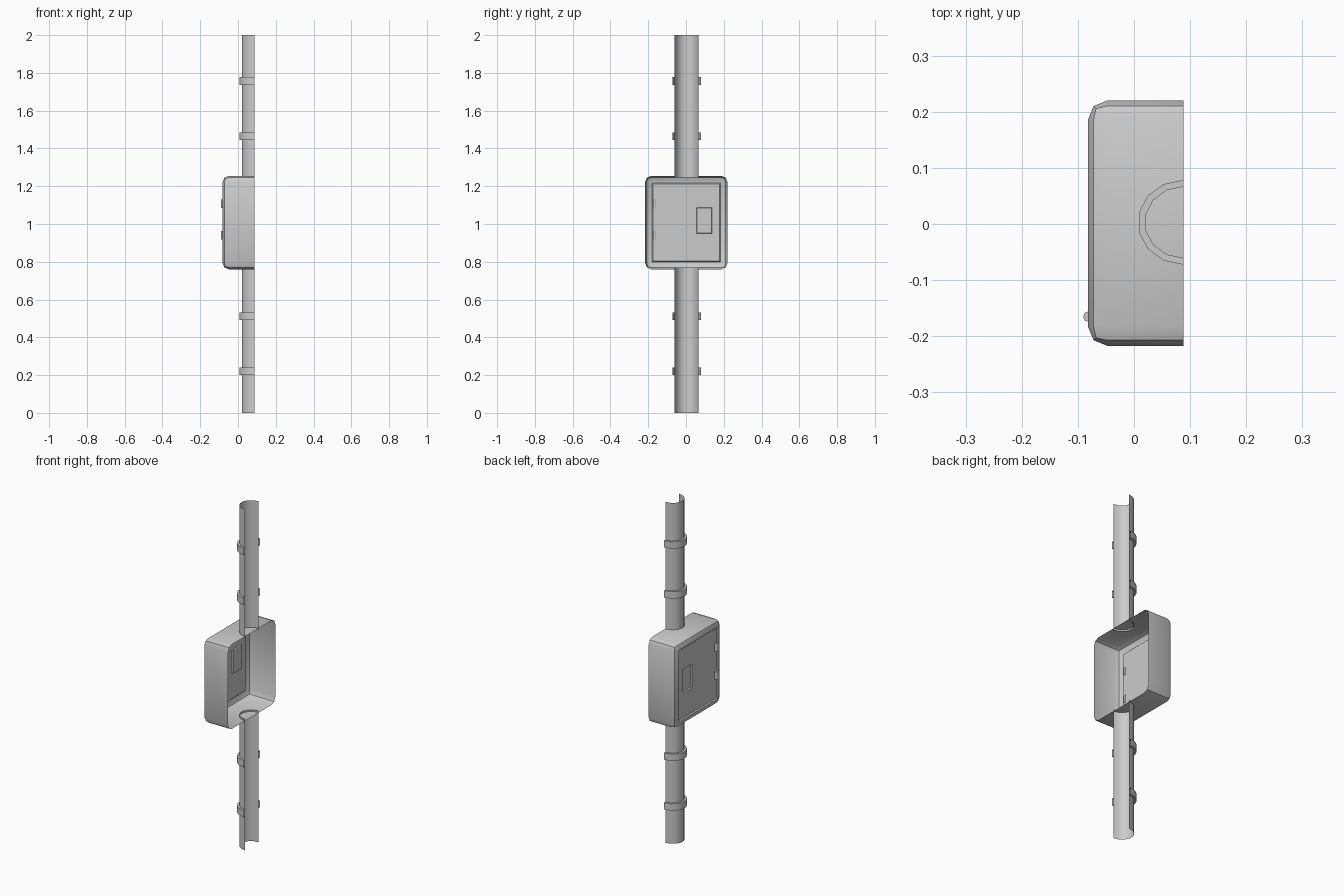
import bpy, bmesh
from math import pi, cos, sin, radians
from mathutils import Vector

if "Cube" in bpy.data.objects:
    bpy.data.objects.remove(bpy.data.objects["Cube"])

BACK_X = 0.088      # open wall side
PIPE_Y = 0.003


def finish(name, bm, angle=40):
    me = bpy.data.meshes.new(name)
    bm.to_mesh(me)
    bm.free()
    ob = bpy.data.objects.new(name, me)
    bpy.context.collection.objects.link(ob)
    bpy.ops.object.select_all(action='DESELECT')
    ob.select_set(True)
    bpy.context.view_layer.objects.active = ob
    bpy.ops.object.shade_smooth_by_angle(angle=radians(angle))
    return ob


def half_round(name, profile, segs=7):
    """Sweep a (radius, z) profile, listed bottom to top, round half a turn."""
    bm = bmesh.new()
    cols = []
    for i in range(segs + 1):
        a = pi / 2 + pi * i / segs
        cols.append([bm.verts.new((BACK_X + 1.08 * r * cos(a), PIPE_Y + r * sin(a), z))
                     for r, z in profile])
    for c, d in zip(cols, cols[1:]):
        for j in range(len(profile) - 1):
            bm.faces.new((c[j], d[j], d[j + 1], c[j + 1]))
    return finish(name, bm)


# conduit pipes, open toward the wall
R_PIPE, R_CLAMP = 0.0635, 0.0755
half_round("lower_pipe", [(R_PIPE, 0), (R_PIPE, 0.77)])
half_round("upper_pipe", [(R_PIPE, 1.245), (R_PIPE, 2)])

# pipe clamps
for n, z in enumerate((0.22, 0.512, 1.464, 1.757)):
    lo, hi = z - 0.02, z + 0.02
    half_round(f"pipe_clamp_{n + 1}",
               [(R_PIPE, lo), (R_CLAMP, lo), (R_CLAMP, hi), (R_PIPE, hi)])

# box shell with rounded edges and open back
bm = bmesh.new()
bmesh.ops.create_cube(bm, size=1)
lo, hi = Vector((-0.082, -0.217, 0.76)), Vector((BACK_X, 0.220, 1.255))
for v in bm.verts:
    v.co = [l + (c + 0.5) * (h - l) for l, h, c in zip(lo, hi, v.co)]
bm.normal_update()
bmesh.ops.delete(bm, geom=[f for f in bm.faces if f.normal.x > 0.9], context='FACES')
edges = [e for e in bm.edges if not e.is_boundary]
bmesh.ops.bevel(bm, geom=edges, offset=0.034, segments=2, profile=0.5, affect='EDGES')
bm.normal_update()

# recessed door panel
door = min((f for f in bm.faces if f.normal.x < -0.99), key=lambda f: -f.calc_area())
bmesh.ops.inset_individual(bm, faces=[door], thickness=0.005)
bmesh.ops.inset_individual(bm, faces=[door], thickness=0.008, depth=-0.006)

# latch recess: slice the door, then sink the middle piece
pieces = [door]
for co, no in (((0, 0.055, 0), (0, 1, 0)), ((0, 0.138, 0), (0, 1, 0)),
               ((0, 0, 0.95), (0, 0, 1)), ((0, 0, 1.087), (0, 0, 1))):
    geom = set(pieces)
    for f in pieces:
        geom.update(f.edges)
        geom.update(f.verts)
    res = bmesh.ops.bisect_plane(bm, geom=list(geom), plane_co=co, plane_no=no)
    pieces = list({g for g in res['geom'] if isinstance(g, bmesh.types.BMFace)})
latch = min(pieces, key=lambda f: (f.calc_center_median() - Vector((-0.076, 0.097, 1.02))).length)
bm.normal_update()
bmesh.ops.inset_individual(bm, faces=[latch], thickness=0.003, depth=-0.008)
finish("meter_box", bm)

# hinge pins
for n, z in enumerate((0.94, 1.106)):
    bm = bmesh.new()
    bmesh.ops.create_cone(bm, cap_ends=True, segments=8, radius1=0.0095,
                          radius2=0.0095, depth=0.045)
    bmesh.ops.translate(bm, verts=bm.verts, vec=(-0.081, -0.165, z))
    finish(f"hinge_{n + 1}", bm, 50)
